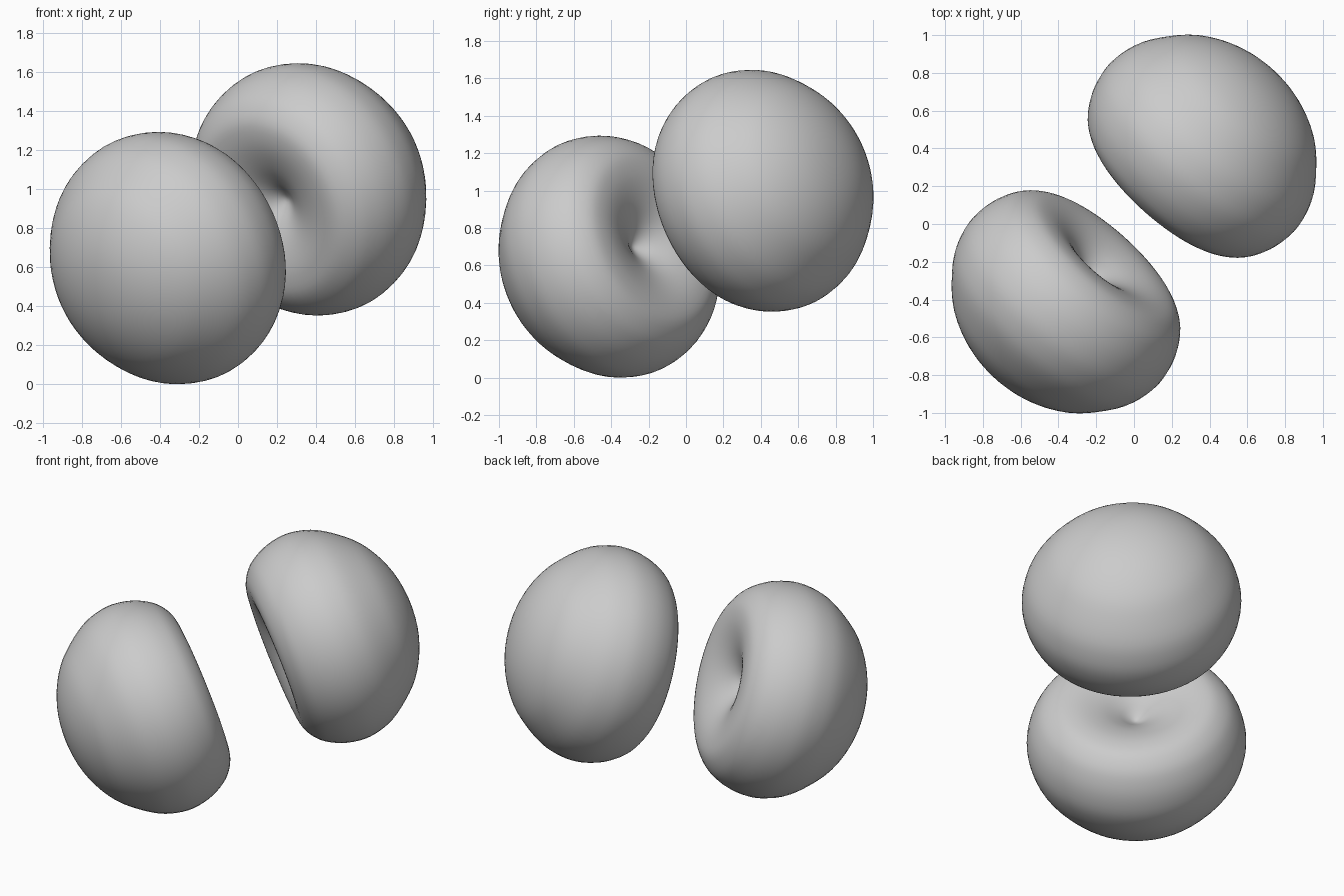
import bpy, bmesh, math
from mathutils import Vector, Matrix

if "Cube" in bpy.data.objects:
    bpy.data.objects.remove(bpy.data.objects["Cube"])

CENTER = Vector((0, 0, 0.8225))
AXIS = Vector((0.63, 0.71, 0.31)).normalized()
SEGMENTS = 64

# half profile: (distance along axis from the centre, radius)
PROFILE = [(0.40, 0.0), (0.378, 0.05), (0.335, 0.11), (0.283, 0.20), (0.247, 0.30),
           (0.234, 0.39), (0.245, 0.475), (0.295, 0.553), (0.36, 0.603), (0.45, 0.642),
           (0.56, 0.66), (0.66, 0.648), (0.76, 0.612), (0.87, 0.537), (0.97, 0.442),
           (1.05, 0.312), (1.10, 0.165), (1.117, 0.0)]


def smooth_curve(pts, steps=3):
    """Catmull-Rom through the profile, mirrored over the axis at its ends."""
    p = [Vector(q) for q in pts]
    p = [Vector((p[1].x, -p[1].y))] + p + [Vector((p[-2].x, -p[-2].y))]
    out = []
    for i in range(1, len(p) - 2):
        a, b, c, d = p[i - 1:i + 3]
        for k in range(steps):
            t = k / steps
            out.append(0.5 * (2 * b + (c - a) * t + (2 * a - 5 * b + 4 * c - d) * t * t
                              + (3 * b - a - 3 * c + d) * t ** 3))
    return out + [p[-2]]


def make_lobe(name, direction):
    bm = bmesh.new()
    verts = [bm.verts.new((max(q.y, 0), 0, q.x)) for q in smooth_curve(PROFILE)]
    edges = [bm.edges.new(pair) for pair in zip(verts, verts[1:])]
    bmesh.ops.spin(bm, geom=verts + edges, axis=(0, 0, 1), cent=(0, 0, 0),
                   angle=math.tau, steps=SEGMENTS, use_duplicate=False)
    bmesh.ops.remove_doubles(bm, verts=bm.verts, dist=1e-4)
    bmesh.ops.recalc_face_normals(bm, faces=bm.faces)
    for f in bm.faces:
        f.smooth = True
    rot = direction.to_track_quat('Z', 'Y').to_matrix().to_4x4()
    bm.transform(Matrix.Translation(CENTER) @ rot)
    me = bpy.data.meshes.new(name)
    bm.to_mesh(me)
    bm.free()
    obj = bpy.data.objects.new(name, me)
    bpy.context.collection.objects.link(obj)


# two dimpled lobes facing each other
make_lobe("back_lobe", AXIS)
make_lobe("front_lobe", -AXIS)
